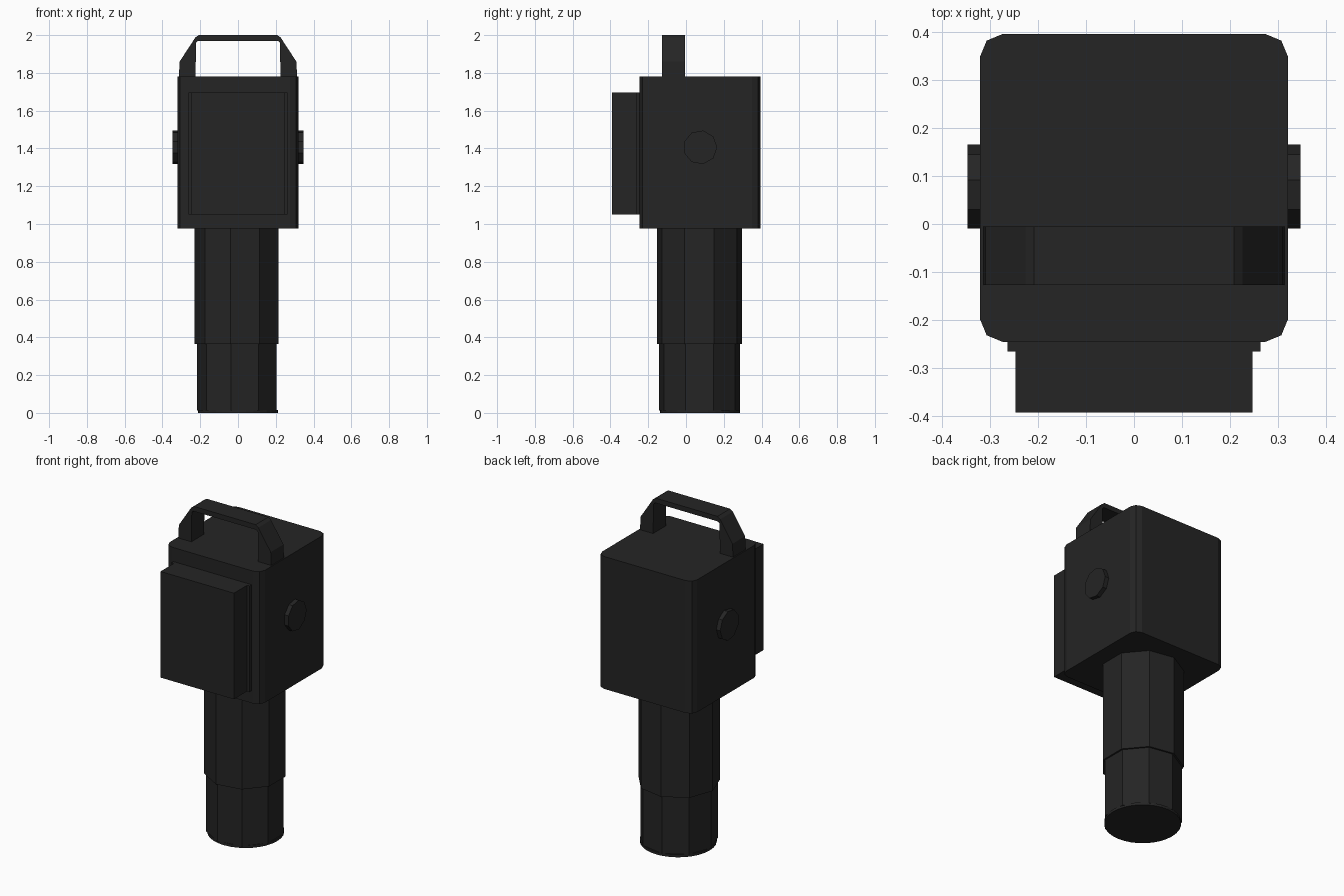
import bpy
import bmesh
from math import radians
from mathutils import Matrix

old = bpy.data.objects.get("Cube")
if old:
    bpy.data.objects.remove(old, do_unlink=True)

BLACK = (0.018, 0.018, 0.018, 1)
black = bpy.data.materials.new("matte_black")
black.use_nodes = True
black.diffuse_color = BLACK
bsdf = black.node_tree.nodes["Principled BSDF"]
bsdf.inputs["Base Color"].default_value = BLACK
bsdf.inputs["Roughness"].default_value = 0.7


def finish(name, bm):
    bmesh.ops.recalc_face_normals(bm, faces=bm.faces)
    mesh = bpy.data.meshes.new(name)
    bm.to_mesh(mesh)
    bm.free()
    mesh.materials.append(black)
    obj = bpy.data.objects.new(name, mesh)
    bpy.context.collection.objects.link(obj)
    return obj


def box(name, half_x, y0, y1, z0, z1, bevel=0):
    """Box centred on x, with optional rounding of its upright edges."""
    bm = bmesh.new()
    size = Matrix.Diagonal((2 * half_x, y1 - y0, z1 - z0, 1))
    place = Matrix.Translation((0, (y0 + y1) / 2, (z0 + z1) / 2))
    bmesh.ops.create_cube(bm, size=1, matrix=place @ size)
    if bevel:
        upright = [e for e in bm.edges
                   if abs(e.verts[0].co.z - e.verts[1].co.z) > 0.1]
        bmesh.ops.bevel(bm, geom=upright, offset=bevel, segments=2,
                        profile=0.5, affect='EDGES')
    return finish(name, bm)


def cylinder(name, sides, radius, depth, centre, turn):
    bm = bmesh.new()
    bmesh.ops.create_cone(bm, cap_ends=True, segments=sides, radius1=radius,
                          radius2=radius, depth=depth,
                          matrix=Matrix.Translation(centre) @ turn)
    return finish(name, bm)


# Main housing with the raised front panel
box("housing", 0.32, -0.245, 0.395, 0.975, 1.78, bevel=0.046)
box("panel_flange", 0.263, -0.265, -0.24, 1.05, 1.695)
box("front_panel", 0.247, -0.392, -0.26, 1.05, 1.695)

# Nine-sided grip, one corner pointing backwards, on a round foot
back = Matrix.Rotation(radians(90), 4, 'Z')
cylinder("upper_grip", 9, 0.229, 0.615, (0, 0.071, 0.6725), back)
cylinder("lower_grip", 9, 0.218, 0.36, (0, 0.071, 0.192), back)
cylinder("foot_cap", 32, 0.212, 0.016, (0, 0.074, 0.008), back)

# Side knobs, one corner pointing up
sideways = Matrix.Rotation(radians(-90), 4, 'Y') @ Matrix.Rotation(0, 4, 'Z')
for side, label in ((1, "left"), (-1, "right")):
    cylinder(label + "_knob", 9, 0.09, 0.046, (side * 0.323, 0.0755, 1.406), sideways)

# Carrying handle: half outline mirrored, then extruded front to back
half = [(0.313, 1.775), (0.309, 1.86), (0.226, 1.987), (0.208, 2.0)]
inner = [(0.212, 1.97), (0.222, 1.96), (0.225, 1.775)]
outline = (half + [(-x, z) for x, z in reversed(half)]
           + [(-x, z) for x, z in reversed(inner)] + inner)
bm = bmesh.new()
face = bm.faces.new([bm.verts.new((x, -0.127, z)) for x, z in outline])
new = bmesh.ops.extrude_face_region(bm, geom=[face])["geom"]
bmesh.ops.translate(bm, vec=(0, 0.122, 0),
                    verts=[v for v in new if isinstance(v, bmesh.types.BMVert)])
finish("carrying_handle", bm)
